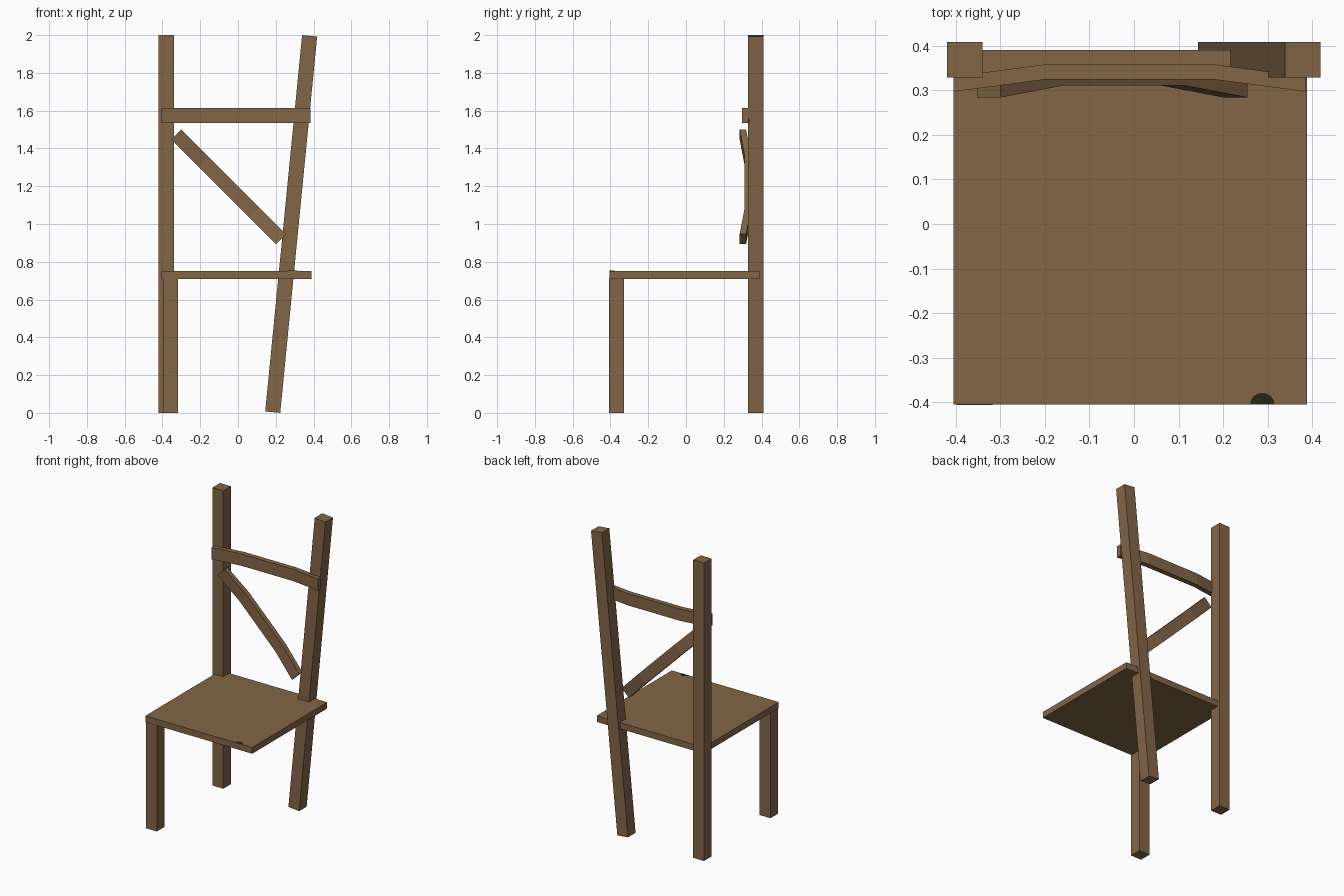
import bpy, bmesh, math
from mathutils import Matrix

if "Cube" in bpy.data.objects:
    bpy.data.objects.remove(bpy.data.objects["Cube"])


def material(name, rgb):
    m = bpy.data.materials.new(name)
    m.diffuse_color = (*rgb, 1)
    m.use_nodes = True
    m.node_tree.nodes["Principled BSDF"].inputs["Base Color"].default_value = m.diffuse_color
    return m


wood = material("brown wood", (0.225, 0.132, 0.062))
dark = material("dark stain", (0.018, 0.02, 0.008))


def finish(name, bm, mat, matrix=Matrix()):
    bmesh.ops.recalc_face_normals(bm, faces=bm.faces)
    me = bpy.data.meshes.new(name)
    bm.to_mesh(me)
    bm.free()
    me.transform(matrix)
    me.materials.append(mat)
    ob = bpy.data.objects.new(name, me)
    bpy.context.collection.objects.link(ob)
    return ob


def box(name, center, size, tilt=0):
    bm = bmesh.new()
    bmesh.ops.create_cube(bm, size=1)
    mat = (Matrix.Translation(center) @ Matrix.Rotation(tilt, 4, 'Y')
           @ Matrix.Diagonal((*size, 1)))
    return finish(name, bm, wood, mat)


def prism(name, outline, z0, z1, mat, matrix=Matrix()):
    bm = bmesh.new()
    face = bm.faces.new([bm.verts.new((x, y, z0)) for x, y in outline])
    ext = bmesh.ops.extrude_face_region(bm, geom=[face], use_keep_orig=True)
    top = [v for v in ext["geom"] if isinstance(v, bmesh.types.BMVert)]
    bmesh.ops.translate(bm, verts=top, vec=(0, 0, z1 - z0))
    return finish(name, bm, mat, matrix)


def bowed_slat(name, center, length, height, angle=0):
    # three straight segments, ends bent forward
    xs = [-length / 2, -length * 0.245, length * 0.245, length / 2]
    ys = [-0.027, 0, 0, -0.027]
    front = list(zip(xs, ys))
    back = [(x, y + 0.034) for x, y in reversed(front)]
    mat = Matrix.Translation(center) @ Matrix.Rotation(angle, 4, 'Y')
    return prism(name, front + back, -height / 2, height / 2, wood, mat)


# Back posts: one upright, one leaning outwards
box("back_post_left", (-0.38, 0.369, 1.0), (0.08, 0.08, 2.0))
box("back_post_right", (0.2815, 0.369, 1.0), (0.08, 0.08, 2.0018), math.radians(5.6))

# Seat and the only remaining front leg
box("seat", (-0.008, -0.007, 0.731), (0.794, 0.796, 0.042))
box("front_leg", (-0.358, -0.367, 0.356), (0.08, 0.08, 0.712))

# Back rail and the fallen diagonal slat
bowed_slat("top_rail", (-0.01, 0.324, 1.575), 0.79, 0.079)
bowed_slat("diagonal_slat", (-0.049, 0.311, 1.197), 0.784, 0.075, math.radians(45))

# Small dark half-round mark at the front edge of the seat
mark = [(0.288 + 0.027 * math.cos(math.pi * i / 8),
         -0.404 + 0.025 * math.sin(math.pi * i / 8)) for i in range(9)]
prism("seat_mark", mark, 0.7515, 0.753, dark)
